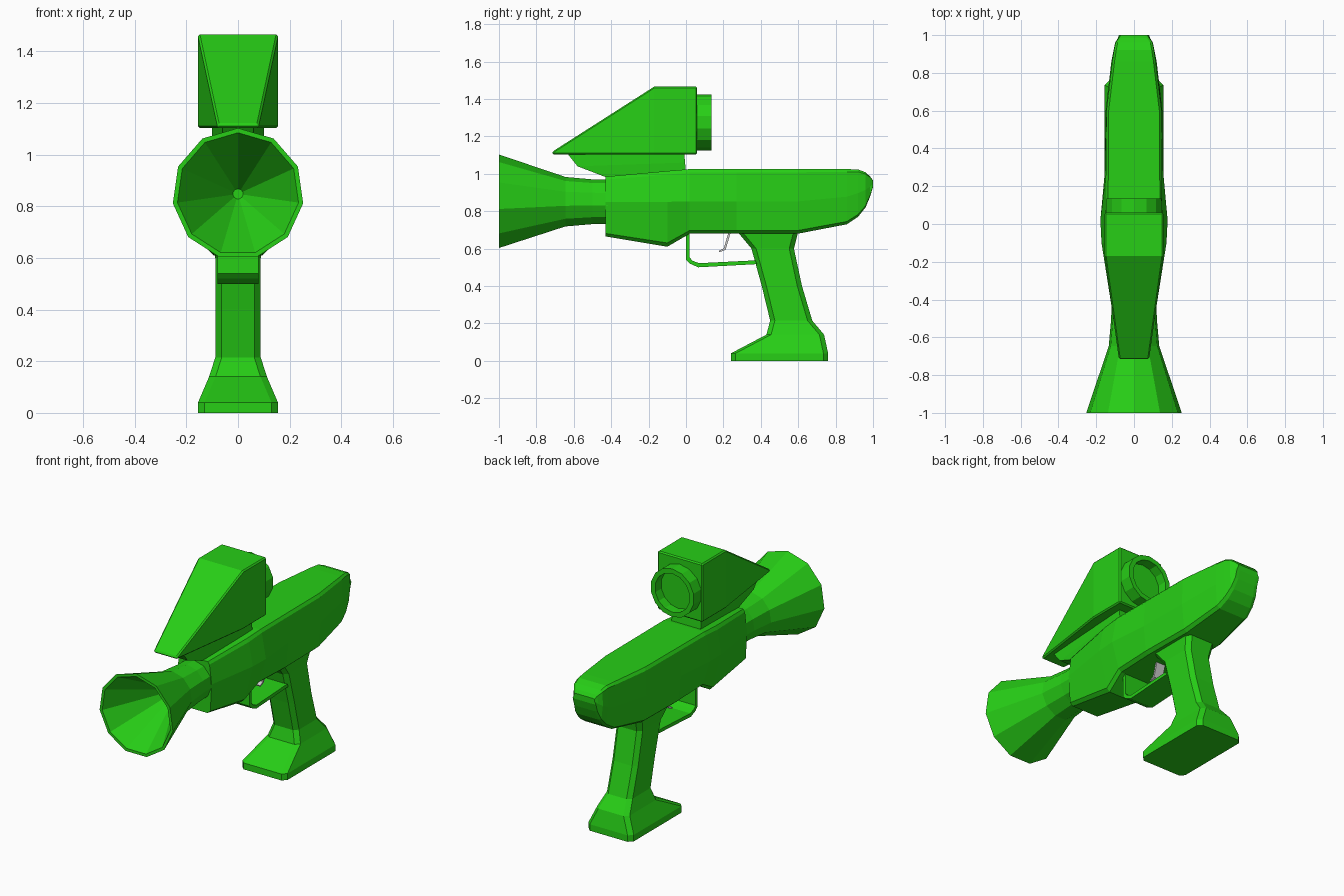
import bpy, bmesh
from math import sin, cos, tau

if "Cube" in bpy.data.objects:
    bpy.data.objects.remove(bpy.data.objects["Cube"])

green = bpy.data.materials.new("green_plastic")
green.diffuse_color = (0.02, 0.62, 0.008, 1)
green.use_nodes = True
green.node_tree.nodes["Principled BSDF"].inputs["Base Color"].default_value = green.diffuse_color


def loft(name, rings, bevel=0, mat=green):
    """Skin a row of equal-length rings and cap both ends."""
    bm = bmesh.new()
    rows = [[bm.verts.new(p) for p in ring] for ring in rings]
    n = len(rows[0])
    for a, b in zip(rows, rows[1:]):
        for i in range(n):
            j = (i + 1) % n
            bm.faces.new((a[i], a[j], b[j], b[i]))
    bm.faces.new(rows[0])
    bm.faces.new(rows[-1])
    bmesh.ops.recalc_face_normals(bm, faces=bm.faces)
    me = bpy.data.meshes.new(name)
    bm.to_mesh(me)
    bm.free()
    ob = bpy.data.objects.new(name, me)
    bpy.context.collection.objects.link(ob)
    if mat:
        me.materials.append(mat)
    if bevel:
        m = ob.modifiers.new("bevel", 'BEVEL')
        m.width, m.segments, m.limit_method, m.angle_limit = bevel, 1, 'ANGLE', 0.7
    return ob


def lathe(name, profile, zc, sides):
    """Revolve (radius, y) pairs round the y axis at height zc."""
    return loft(name, [[(r * sin(tau * i / sides), y, zc + r * cos(tau * i / sides))
                        for i in range(sides)] for r, y in profile])


def prism(name, outline, w, mat=green):
    """Extrude a (y, z) outline across x."""
    return loft(name, [[(x, y, z) for y, z in outline] for x in (-w, w)], 0, mat)


def mirrored(y, half):
    """Ring at y from (x, z) points on the right half."""
    return [(x, y, z) for x, z in half] + [(-x, y, z) for x, z in reversed(half)]


def chamfered(z, w, y0, y1, c):
    """Horizontal rectangle with cut corners."""
    half = [(w - c, y0), (w, y0 + c), (w, y1 - c), (w - c, y1)]
    return [(x, y, z) for x, y in half] + [(-x, y, z) for x, y in reversed(half)]


# Flared muzzle with hollow cone
lathe("muzzle_bell", [(.12, -.38), (.122, -.5), (.135, -.645), (.255, -1),
                      (.237, -1), (.02, -.62)], .848, 11)

# Main body: y, top z, bottom z, half widths at top, middle and bottom
sections = [
    (-.43, .985, .665, .105, .12, .09),
    (-.1, 1.015, .61, .145, .172, .095),
    (.02, 1.025, .68, .15, .178, .11),
    (.27, 1.025, .68, .148, .155, .12),
    (.6, 1.025, .68, .146, .15, .115),
    (.86, 1.025, .73, .115, .12, .09),
    (.92, 1.023, .77, .106, .108, .08),
    (.96, 1.008, .82, .098, .1, .07),
    (.985, .985, .88, .08, .085, .06),
    (1.0, .965, .93, .07, .072, .06)]
rings = []
for y, zt, zb, wt, wm, wb in sections:
    zm = max(.85, zb + (zt - zb) * .5)
    h = (zt - zb) * .05
    rings.append(mirrored(y, [(wt - .012, zt), (wt, zt - h), (wm, zm),
                              (wb + .02, zb + h), (wb, zb)]))
loft("body", rings)

# Grip and flared foot
loft("grip", [chamfered(*r) for r in [
    (0, .155, .24, .76, .025), (.04, .155, .24, .76, .025),
    (.14, .112, .43, .738, .025), (.215, .088, .45, .675, .025),
    (.4, .088, .405, .62, .025), (.6, .088, .35, .577, .025),
    (.69, .1, .275, .6, .025)]])

# Trigger guard and trigger
prism("trigger_guard", [(0, .69), (0, .54), (.02, .52), (.065, .5), (.38, .517),
                        (.37, .537), (.07, .522), (.035, .535), (.02, .552),
                        (.02, .69)], .08)
prism("trigger", [(.228, .69), (.202, .602), (.175, .588), (.178, .58),
                  (.212, .594), (.24, .69)], .03, None)

# Sight mount
loft("sight_mount", [
    [(s * w0, y, z) for s, w0, y, z in
     [(-1, .06, -.64, 1.115), (1, .06, -.64, 1.115), (1, .1, -.01, 1.115), (-1, .1, -.01, 1.115)]],
    [(s * w0, y, z) for s, w0, y, z in
     [(-1, .06, -.58, 1.04), (1, .06, -.58, 1.04), (1, .1, -.005, 1.06), (-1, .1, -.005, 1.06)]],
    [(s * w0, y, z) for s, w0, y, z in
     [(-1, .06, -.41, .975), (1, .06, -.41, .975), (1, .1, 0, 1.01), (-1, .1, 0, 1.01)]]])

# Wedge-shaped sight housing
loft("sight_housing", [mirrored(y, [(w, zt), (w, 1.103)]) for y, w, zt in
                       [(-.715, .08, 1.118), (-.17, .155, 1.466), (.06, .155, 1.466)]], .014)

# Recessed eyepiece
lathe("eyepiece", [(.15, .04), (.15, .135), (.12, .135), (.12, .075)], 1.275, 14)
